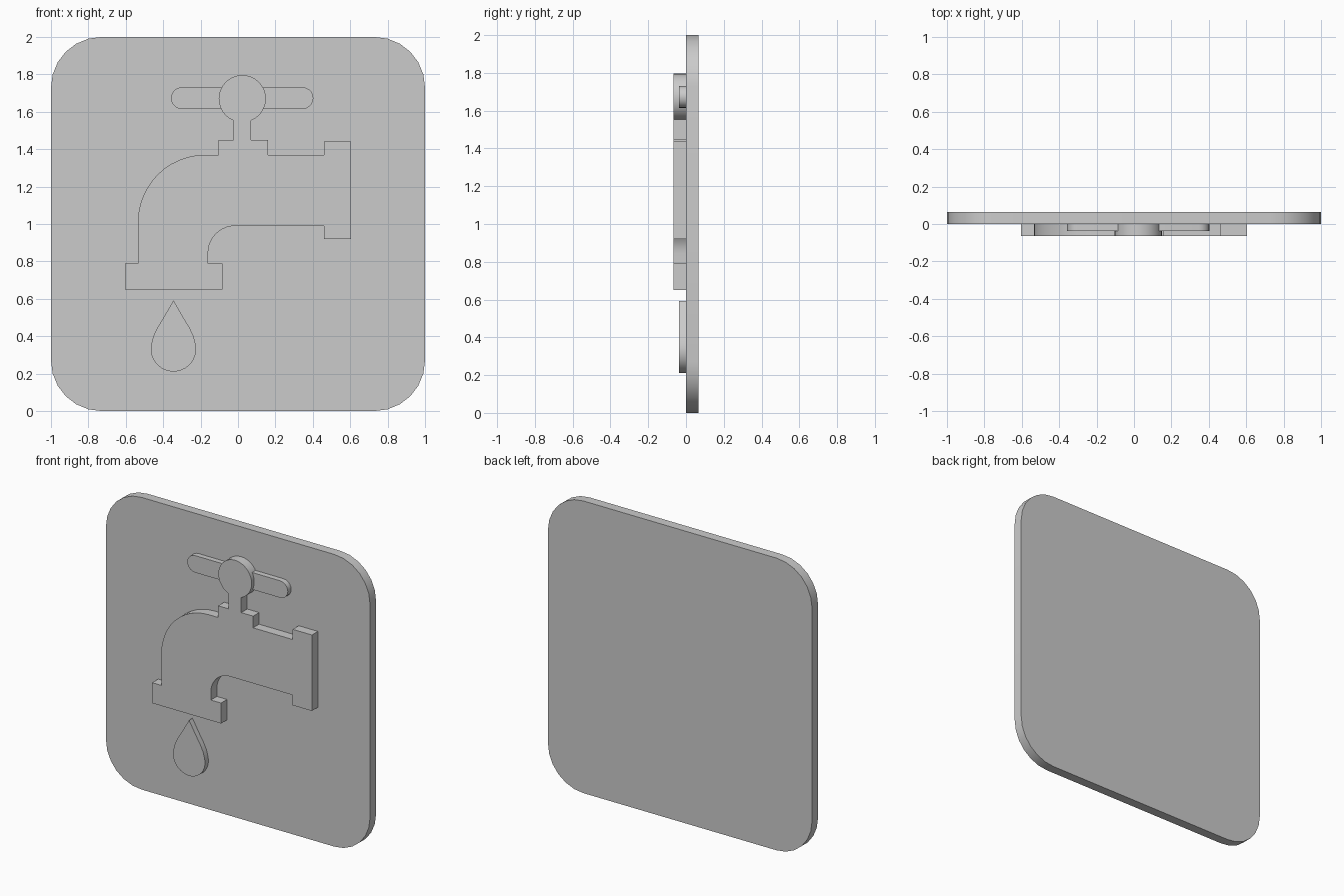
import bpy
import bmesh
from math import radians, sin, cos

if "Cube" in bpy.data.objects:
    bpy.data.objects.remove(bpy.data.objects["Cube"])


def arc(cx, cz, r, start, end, steps):
    """Points on an arc in the x-z plane, angles in degrees."""
    pts = []
    for i in range(steps + 1):
        a = radians(start + (end - start) * i / steps)
        pts.append((cx + r * cos(a), cz + r * sin(a)))
    return pts


def extrude_profile(name, pts, y_front, y_back):
    """Solid slab from a closed x-z outline."""
    bm = bmesh.new()
    face = bm.faces.new([bm.verts.new((x, y_front, z)) for x, z in pts])
    res = bmesh.ops.extrude_face_region(bm, geom=[face], use_keep_orig=True)
    moved = [g for g in res["geom"] if isinstance(g, bmesh.types.BMVert)]
    bmesh.ops.translate(bm, verts=moved, vec=(0, y_back - y_front, 0))
    bmesh.ops.recalc_face_normals(bm, faces=bm.faces)
    mesh = bpy.data.meshes.new(name)
    bm.to_mesh(mesh)
    bm.free()
    obj = bpy.data.objects.new(name, mesh)
    bpy.context.collection.objects.link(obj)
    bpy.ops.object.select_all(action='DESELECT')
    obj.select_set(True)
    bpy.context.view_layer.objects.active = obj
    bpy.ops.object.shade_smooth_by_angle(angle=radians(30))
    return obj


DEEP, SHALLOW = -0.065, -0.037

# Back plate with rounded corners
r = 0.27
plate = []
for sx, sz, start in ((1, 1, 0), (-1, 1, 90), (-1, -1, 180), (1, -1, 270)):
    plate += arc(sx * (1 - r), 1 + sz * (1 - r), r, start, start + 90, 6)
extrude_profile("sign_plate", plate, 0, 0.065)

# Tap body: nozzle, inner bend, wall flange, collar, stem, outer bend
body = [(-0.605, 0.65), (-0.083, 0.65), (-0.083, 0.79), (-0.16, 0.79)]
body += arc(-0.015, 0.845, 0.145, 180, 90, 10)
body += [(0.46, 0.99), (0.46, 0.92), (0.605, 0.92), (0.605, 1.44),
         (0.46, 1.44), (0.46, 1.37), (0.16, 1.37), (0.16, 1.45),
         (0.07, 1.45), (0.07, 1.553), (-0.025, 1.553), (-0.025, 1.45),
         (-0.105, 1.45), (-0.105, 1.37)]
body += arc(-0.175, 1.01, 0.36, 90, 180, 12)
body += [(-0.535, 0.79), (-0.605, 0.79)]
extrude_profile("tap_body", body, DEEP, 0)

# Round knob above the stem
extrude_profile("tap_knob", arc(0.023, 1.67, 0.126, 0, 360, 32)[:-1], DEEP, 0)

# Handle bar with rounded ends
handle = arc(0.345, 1.673, 0.058, -90, 90, 10)
handle += arc(-0.3, 1.673, 0.058, 90, 270, 10)
extrude_profile("tap_handle", handle, SHALLOW, 0)

# Water drop, mirrored about its centre line
cx, cz = -0.345, 0.332
side = [(0.05, 0.505), (0.085, 0.447), (0.107, 0.402)]
drop = [(cx, 0.592)] + [(cx - x, z) for x, z in side]
drop += arc(cx, cz, 0.121, 165, 375, 20)
drop += [(cx + x, z) for x, z in reversed(side)]
extrude_profile("water_drop", drop, SHALLOW, 0)
